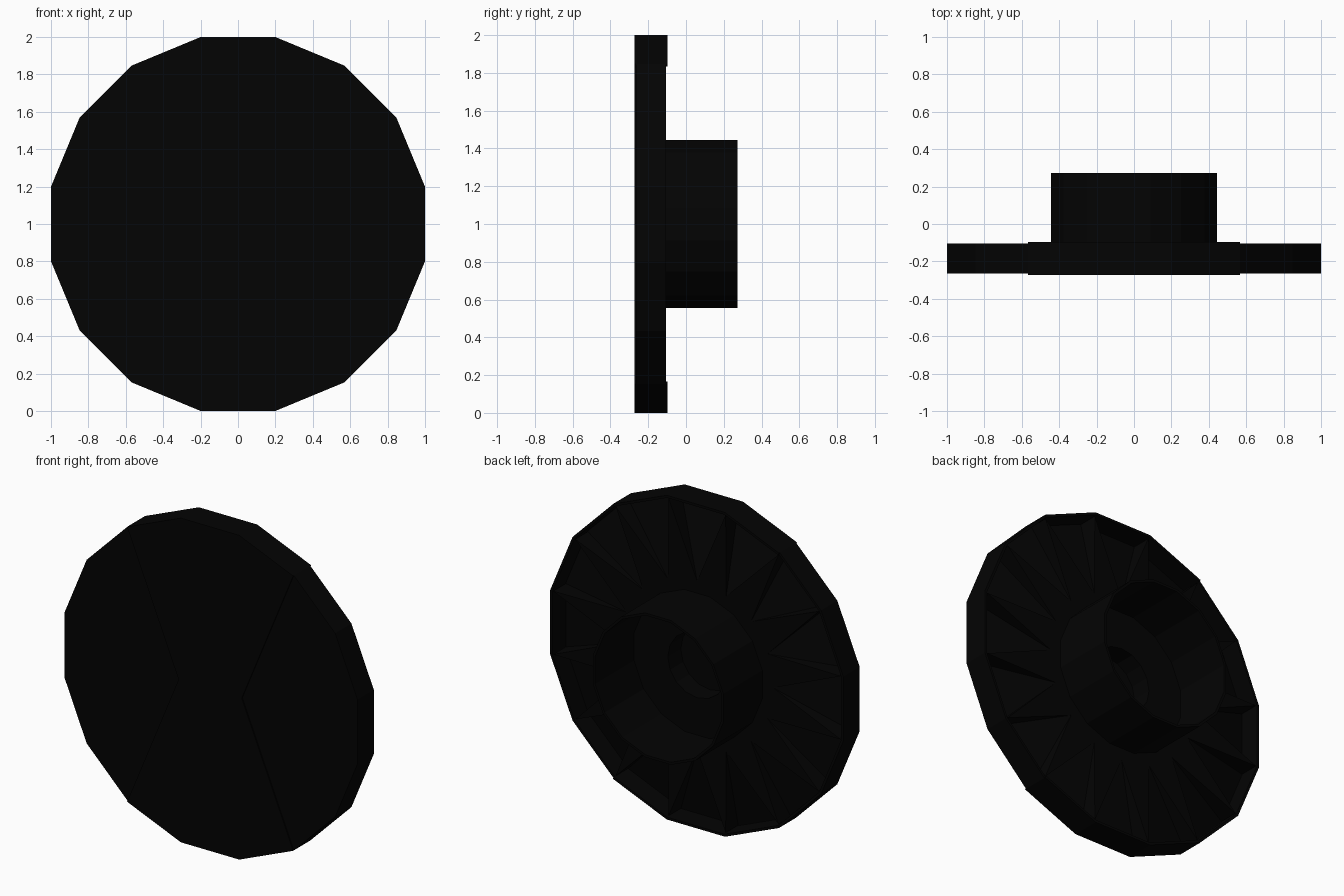
import bpy, bmesh, math
from mathutils import Matrix, Vector

cube = bpy.data.objects.get("Cube")
if cube:
    bpy.data.objects.remove(cube, do_unlink=True)

black = bpy.data.materials.new("matte_black")
black.use_nodes = True
colour = (0.001, 0.001, 0.001, 1)
black.diffuse_color = colour
black.node_tree.nodes["Principled BSDF"].inputs["Base Color"].default_value = colour

SIDES = 16
STEP = math.tau / SIDES
CENTRE = Matrix.Translation((0, 0, 1))
FLOOR, RIDGE = -0.235, -0.108
# Where the edges of every second crossed bar meet
APEX = math.tan(STEP / 2) / math.sin(STEP)


def polar(angle, radius, y):
    return Vector((radius * math.sin(angle), y, 1 + radius * math.cos(angle)))


def add_box(bm, angle, width, y0, y1, r0, r1):
    """Box spanning r0..r1 outward, turned about the axle."""
    middle = Vector((0, (y0 + y1) / 2, (r0 + r1) / 2))
    matrix = (CENTRE @ Matrix.Rotation(angle, 4, 'Y') @ Matrix.Translation(middle)
              @ Matrix.Diagonal((width, y1 - y0, r1 - r0, 1)))
    bmesh.ops.create_cube(bm, size=1, matrix=matrix)


def width_at(radius):
    """Side length of the polygon whose flats lie at this radius."""
    return 2 * radius * math.tan(STEP / 2)


def finish(bm, name):
    bmesh.ops.recalc_face_normals(bm, faces=bm.faces)
    mesh = bpy.data.meshes.new(name)
    bm.to_mesh(mesh)
    bm.free()
    mesh.materials.append(black)
    bpy.context.collection.objects.link(bpy.data.objects.new(name, mesh))


def inset(angle):
    """Upright segments are slightly thicker than the sideways ones."""
    return 0 if abs(math.cos(angle)) > 0.9 else 0.008


# Front disc: crossed flat bars
bm = bmesh.new()
for i in range(SIDES // 2):
    a = i * STEP
    add_box(bm, a, width_at(1), -0.272 + inset(a), FLOOR, -1, 1)
finish(bm, "front_disc")

# Outer rim: thin plates around the edge
bm = bmesh.new()
for i in range(SIDES):
    a = i * STEP
    add_box(bm, a, width_at(1), -0.272 + inset(a), -0.097 - inset(a), 0.985, 1)
finish(bm, "rim")

# Back ridges: pointed blocks from the middle out to each rim corner
bm = bmesh.new()
for i in range(SIDES):
    a, b = i * STEP, (i + 1) * STEP
    outline = [(a, 0.2), (a, APEX), ((a + b) / 2, 1), (b, APEX), (b, 0.2)]
    base = bm.faces.new([bm.verts.new(polar(t, r, FLOOR)) for t, r in outline])
    top = bmesh.ops.extrude_face_region(bm, geom=[base], use_keep_orig=True)["geom"]
    bmesh.ops.translate(bm, vec=(0, RIDGE - FLOOR, 0),
                        verts=[v for v in top if isinstance(v, bmesh.types.BMVert)])
finish(bm, "back_ridges")

# Pocket floors: wedges sloping from the rim up to the ridges
bm = bmesh.new()
for i in range(SIDES):
    a = i * STEP
    left, right = (polar(a + s * STEP / 2, 1, FLOOR + 0.005) for s in (-1, 1))
    corners = [left, right, polar(a, APEX, FLOOR), polar(a, APEX, RIDGE)]
    for v in corners:
        bm.verts.new(v)
    bmesh.ops.convex_hull(bm, input=bm.verts[-len(corners):])
finish(bm, "pocket_floors")

# Hub: open faceted tube
bm = bmesh.new()
for i in range(SIDES):
    add_box(bm, i * STEP, width_at(0.445), -0.2, 0.272, 0.43, 0.445)
finish(bm, "hub")
